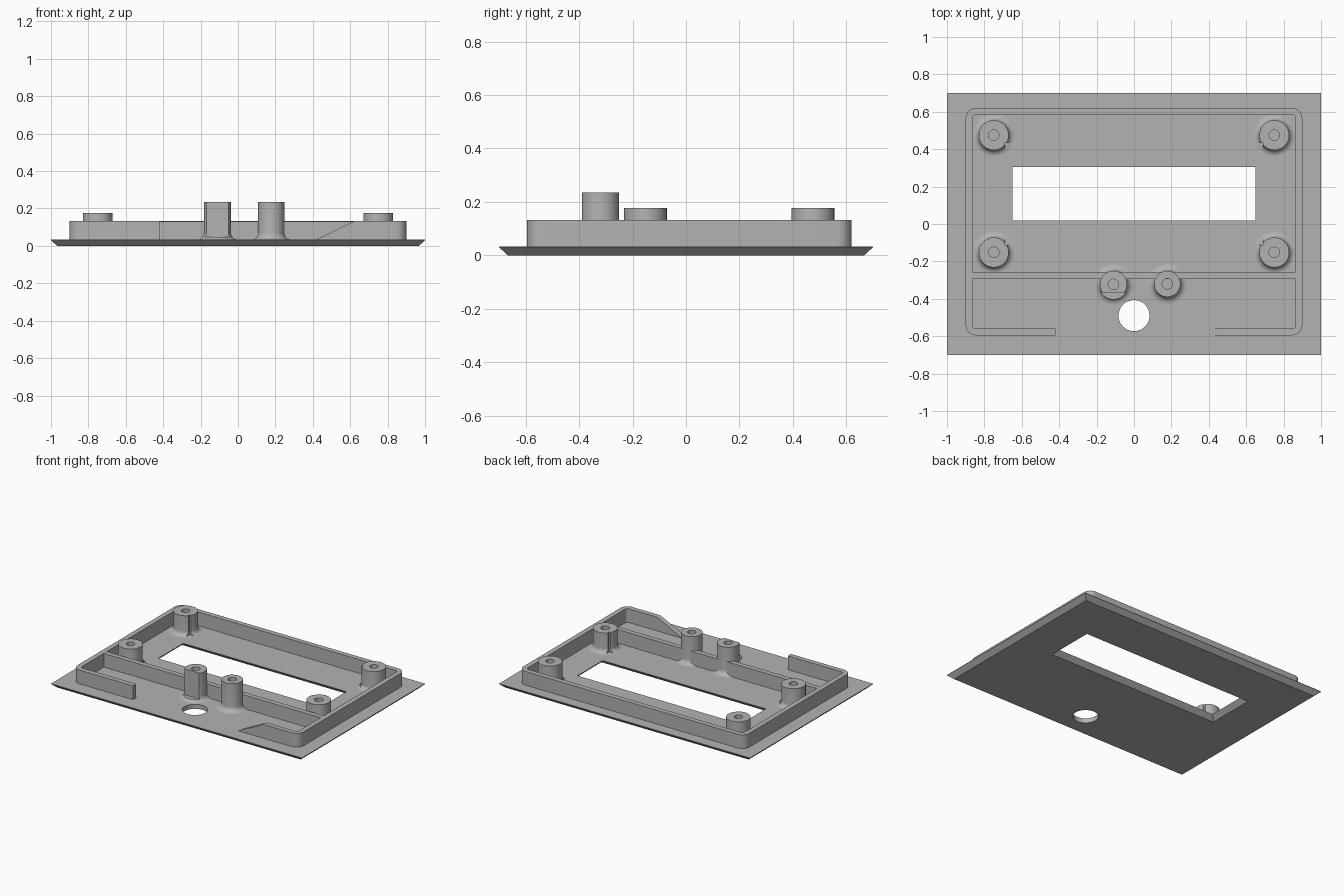
import bpy, bmesh, math
from mathutils import Vector

if "Cube" in bpy.data.objects:
    bpy.data.objects.remove(bpy.data.objects["Cube"])

GREY = (0.45, 0.45, 0.45, 1)
plastic = bpy.data.materials.new("grey plastic")
plastic.use_nodes = True
plastic.diffuse_color = GREY
plastic.node_tree.nodes["Principled BSDF"].inputs["Base Color"].default_value = GREY

PLATE = 0.033   # plate thickness
WALL = 0.132    # top of the walls
T = 0.036       # wall thickness


def finish(name, bm):
    bmesh.ops.remove_doubles(bm, verts=bm.verts, dist=1e-5)
    bmesh.ops.recalc_face_normals(bm, faces=bm.faces)
    mesh = bpy.data.meshes.new(name)
    bm.to_mesh(mesh)
    bm.free()
    mesh.materials.append(plastic)
    ob = bpy.data.objects.new(name, mesh)
    bpy.context.collection.objects.link(ob)
    return ob


def select(ob):
    bpy.ops.object.select_all(action='DESELECT')
    ob.select_set(True)
    bpy.context.view_layer.objects.active = ob


def smooth(ob):
    select(ob)
    bpy.ops.object.shade_smooth_by_angle(angle=math.radians(35))


def loft(name, rings):
    """Closed solid through rings of equal point count."""
    bm = bmesh.new()
    loops = [[bm.verts.new(p) for p in ring] for ring in rings]
    n = len(loops[0])
    for a, b in zip(loops, loops[1:]):
        for i in range(n):
            bm.faces.new((a[i], a[(i + 1) % n], b[(i + 1) % n], b[i]))
    bm.faces.new(loops[0])
    bm.faces.new(loops[-1])
    return finish(name, bm)


def rect(x0, x1, y0, y1, z):
    return [(x0, y0, z), (x1, y0, z), (x1, y1, z), (x0, y1, z)]


def circle(x, y, r, z, n=40):
    return [(x + r * math.cos(math.tau * i / n), y + r * math.sin(math.tau * i / n), z)
            for i in range(n)]


def box(name, x0, x1, y0, y1, z0, z1):
    return loft(name, [rect(x0, x1, y0, y1, z0), rect(x0, x1, y0, y1, z1)])


def cut(ob, cutter):
    mod = ob.modifiers.new("cut", 'BOOLEAN')
    mod.operation = 'DIFFERENCE'
    mod.solver = 'EXACT'
    mod.object = cutter
    select(ob)
    bpy.ops.object.modifier_apply(modifier=mod.name)
    bpy.data.objects.remove(cutter)


# Base plate, bevelled towards its underside
s = PLATE
plate = loft("base_plate", [rect(-1 + s, 1 - s, -0.7 + s, 0.7 - s, 0),
                            rect(-1, 1, -0.7, 0.7, s - 0.003),
                            rect(-1, 1, -0.7, 0.7, s)])

# Display window, flared towards the underside
e = 0.01
cut(plate, loft("window_cutter", [
    rect(-0.65 - s - e, 0.65 + s + e, 0.02 - s - e, 0.305 + s + e, -e),
    rect(-0.65, 0.65, 0.02, 0.305, s),
    rect(-0.65, 0.65, 0.02, 0.305, s + 0.05)]))

# Round button hole
cut(plate, loft("hole_cutter", [circle(0, -0.49, 0.083, -0.05), circle(0, -0.49, 0.083, 0.1)]))
smooth(plate)

# Perimeter wall: rounded corners, open front, one ramped end
X, Y0, Y1, R = 0.9, -0.595, 0.62, 0.055
sections = [((-0.42, Y0), (-0.42, Y0 + T), WALL)]
corners = [(-1, Y0 + R, 270), (-1, Y1 - R, 180), (1, Y1 - R, 90), (1, Y0 + R, 0)]
for side, cy, start in corners:
    centre = Vector((side * (X - R), cy))
    for i in range(9):
        a = math.radians(start - 90 * i / 8)
        d = Vector((math.cos(a), math.sin(a)))
        sections.append((centre + d * R, centre + d * (R - T), WALL))
sections += [((0.62, Y0), (0.62, Y0 + T), WALL),
             ((0.42, Y0), (0.42, Y0 + T), PLATE + 0.001)]
z0 = PLATE - 0.005
smooth(loft("perimeter_wall", [[(*o, z0), (*o, top), (*i, top), (*i, z0)]
                               for o, i, top in sections]))

# Cross wall between the front and back compartments
box("cross_wall", -X + T / 2, X - T / 2, -0.293, -0.257, z0, WALL - 0.0005)


def boss(name, x, y, r, top, flare):
    """Screw post with a blind hole and a filleted foot."""
    rings = [circle(x, y, r + flare, z0)]
    for i in range(7):
        a = math.pi / 2 * i / 6
        rings.append(circle(x, y, r + flare * (1 - math.sin(a)),
                            PLATE + flare * (1 - math.cos(a))))
    rings += [circle(x, y, r, top), circle(x, y, 0.028, top), circle(x, y, 0.028, PLATE + 0.01)]
    return loft(name, rings)


# Four corner posts, each with a notch facing the window
for side, sx in (("left", 1), ("right", -1)):
    for row, y, sy in (("back", 0.475, -1), ("front", -0.152, 1)):
        x = 0.75 * sx
        post = boss(f"{row}_{side}_post", x, y, 0.08, 0.177, 0.032)
        xs = sorted((x - sx * 0.06, x - sx * 0.2))
        ys = sorted((y + sy * 0.04, y + sy * 0.2))
        cut(post, box("notch_cutter", *xs, *ys, PLATE + 0.002, 0.3))
        smooth(post)

# Two tall posts at the cross wall, one flattened at the front
flat_post = boss("flat_tall_post", -0.11, -0.323, 0.073, 0.235, 0.036)
cut(flat_post, box("flat_cutter", -0.3, 0.1, -0.6, -0.367, PLATE + 0.015, 0.4))
smooth(flat_post)
smooth(boss("round_tall_post", 0.178, -0.32, 0.07, 0.235, 0.036))
